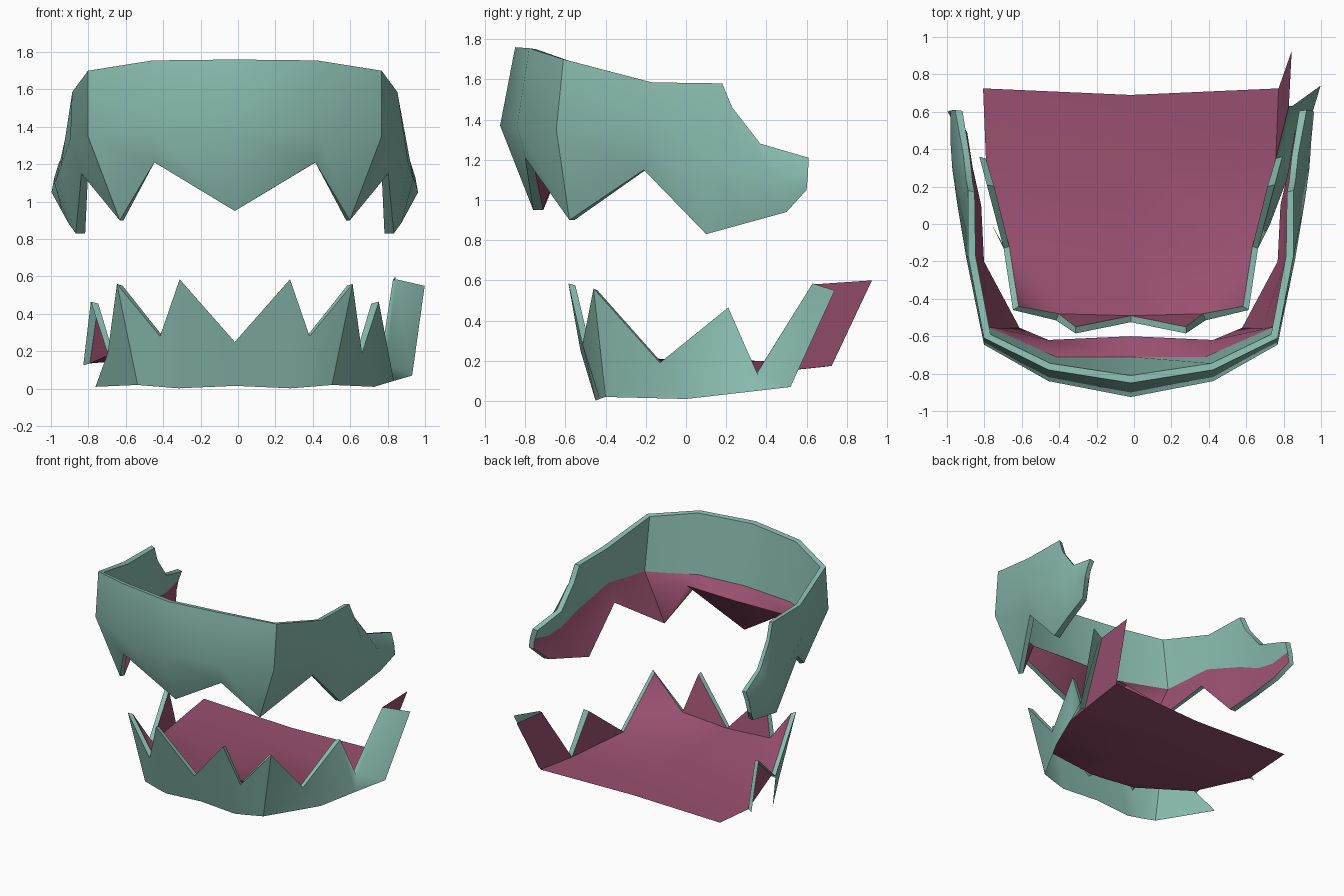
import bpy, bmesh, math

CX = -0.017  # shared mirror plane of both jaws


def material(name, color):
    m = bpy.data.materials.new(name)
    m.diffuse_color = (*color, 1)
    return m


TEAL = material("teal", (0.25, 0.50, 0.43))
MAROON = material("maroon", (0.32, 0.08, 0.16))


def flip(p):
    return (-p[0], p[1], p[2])


def mirrored(cols):
    """Columns from the middle outwards become columns from left to right."""
    return [[flip(p) for p in c] for c in cols[:0:-1]] + cols


def grid(cols):
    """Quads between neighbouring columns of points."""
    return [(a[i], a[i + 1], b[i + 1], b[i])
            for a, b in zip(cols, cols[1:]) for i in range(len(a) - 1)]


def part(name, faces, mat, angle=40):
    bm = bmesh.new()
    for f in faces:
        pts = list(dict.fromkeys(f))
        if len(pts) > 2:
            bm.faces.new([bm.verts.new((x + CX, y, z)) for x, y, z in pts])
    bmesh.ops.remove_doubles(bm, verts=bm.verts, dist=0.0005)
    me = bpy.data.meshes.new(name)
    bm.to_mesh(me)
    bm.free()
    me.materials.append(mat)
    me.polygons.foreach_set("use_smooth", [True] * len(me.polygons))
    me.set_sharp_from_angle(angle=math.radians(angle))
    ob = bpy.data.objects.new(name, me)
    bpy.context.collection.objects.link(ob)
    return ob


# Upper jaw, outside: top, middle and tooth edge, from the front tooth back
upper_out = [
    [(0, -.85, 1.76), (0, -.925, 1.37), (0, -.76, .95)],
    [(.44, -.78, 1.755), (.44, -.84, 1.37), (.43, -.80, 1.21)],
    [(.785, -.61, 1.70), (.785, -.645, 1.35), (.615, -.58, .90)],
    [(.87, -.17, 1.585), (.88, -.18, 1.33), (.82, -.21, 1.15)],
    [(.87, .18, 1.58), (.93, .12, 1.19), (.85, .10, .83)],
    [(.88, .23, 1.46), (.955, .30, 1.12), (.89, .30, .885)],
    [(.895, .37, 1.28), (.965, .45, 1.10), (.92, .50, .94)],
    [(.94, .61, 1.21), (.965, .607, 1.13), (.98, .60, 1.05)],
]
# Upper jaw, inside: top, gum line, ledge, tooth edge
upper_in = [
    [(0, -.81, 1.755), (0, -.71, 1.30), (0, -.60, 1.22), (0, -.71, .95)],
    [(.43, -.745, 1.75), (.40, -.71, 1.28), (.44, -.62, 1.215), (.43, -.765, 1.21)],
    [(.75, -.59, 1.695), (.765, -.55, 1.27), (.70, -.56, 1.12), (.595, -.555, .90)],
    [(.83, -.17, 1.58), (.83, -.19, 1.30), (.815, -.20, 1.22), (.785, -.20, 1.15)],
    [(.835, .17, 1.575), (.875, .12, 1.20), (.85, .12, 1.0), (.80, .10, .83)],
    [(.845, .22, 1.455), (.90, .30, 1.12), (.875, .30, 1.0), (.845, .30, .885)],
    [(.86, .36, 1.275), (.915, .44, 1.10), (.90, .46, 1.02), (.875, .49, .94)],
    [(.90, .605, 1.205), (.925, .60, 1.13), (.935, .60, 1.09), (.94, .595, 1.05)],
]
skin = mirrored([[i[1], i[0], *o, i[3]] for o, i in zip(upper_out, upper_in)])
gums = mirrored([[i[3], i[2], i[1]] for i in upper_in])
caps = [tuple(skin[0]), tuple(reversed(skin[-1]))]
part("upper_jaw", grid(skin) + caps, TEAL)
part("upper_gums", grid(gums), MAROON)

# Lower jaw: tooth edge outside and inside, notches and tips alternating
rim = mirrored([
    [(0, -.49, .25), (0, -.525, .25)],
    [(.295, -.55, .575), (.295, -.585, .585)],
    [(.385, -.48, .28), (.40, -.515, .28)],
    [(.60, -.44, .55), (.63, -.46, .56)],
    [(.65, -.12, .19), (.68, -.13, .19)],
    [(.73, .20, .455), (.77, .21, .465)],
    [(.775, .35, .135), (.81, .36, .125)],
])
# Right rear arm, which exists on one side only
arm = [[(.845, .63, .58), (.862, .63, .585)]]

# Lower outer wall, hanging from the rim down to its bottom edge
base = [c[0] for c in mirrored([
    [(0, -.44, .015)], [(.30, -.45, .002)], [(.40, -.43, .01)],
    [(.52, -.40, .02)], [(.745, 0, .01)]])]
base += [(.85, .28, .042), (.93, .48, .065), (.948, .52, .07)]
wall = [[t[1], b] for t, b in zip((rim + arm)[2:], base)]
wall.append([(1.015, .74, .55), (.948, .52, .07)])
part("lower_jaw", grid(rim + arm) + grid(wall), TEAL)

# Mouth floor, each side column running from back to front
inner = [c[0] for c in rim]
back = (.79, .725, .175)
right = [back, inner[12], inner[10], inner[8]]
middle = [(0, .69, .17), (0, .35, .20), (0, -.13, .21), inner[6]]
floor = grid([[flip(p) for p in right], middle, right])
# Inner faces of the lower teeth and the arm
teeth = [tuple(inner[i:i + 3]) for i in range(0, 11, 2)]
arm_in = [(inner[12], arm[0][0], (.86, .925, .60), back)]
part("lower_mouth", floor + teeth + arm_in, MAROON, 60)
